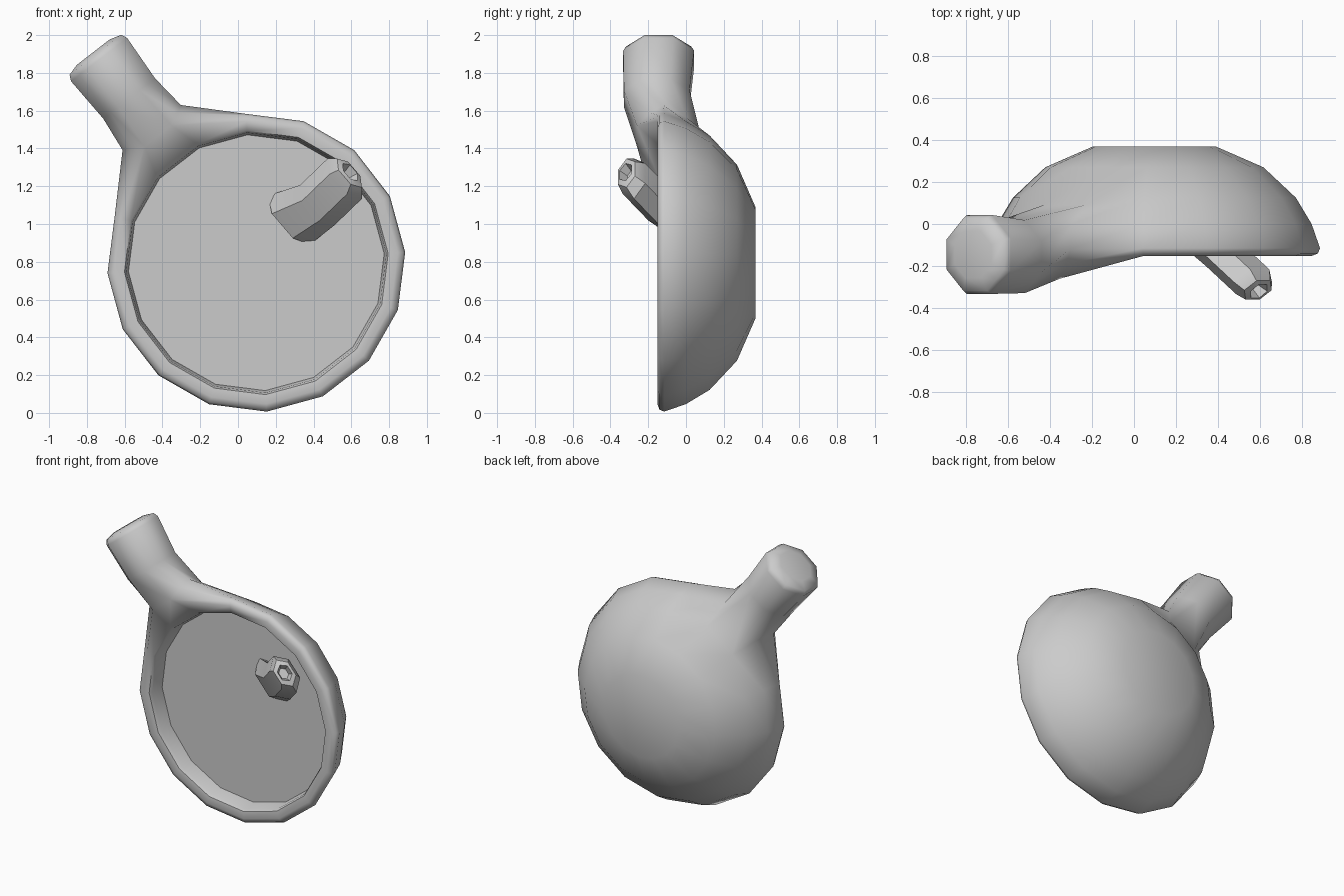
import bpy, bmesh, math
from mathutils import Vector

if "Cube" in bpy.data.objects:
    bpy.data.objects.remove(bpy.data.objects["Cube"])

CX, CZ, N, A0 = 0.097, 0.795, 16, math.radians(4)
GRIP = A0 + math.radians(22.5 * 5.5)          # direction of the handle
ALONG = Vector((math.cos(GRIP), 0, math.sin(GRIP)))
ACROSS = Vector((math.sin(GRIP), 0, -math.cos(GRIP)))


def finish(bm, name, angle):
    bmesh.ops.recalc_face_normals(bm, faces=bm.faces)
    me = bpy.data.meshes.new(name)
    bm.to_mesh(me)
    bm.free()
    ob = bpy.data.objects.new(name, me)
    bpy.context.collection.objects.link(ob)
    bpy.ops.object.select_all(action='DESELECT')
    ob.select_set(True)
    bpy.context.view_layer.objects.active = ob
    bpy.ops.object.shade_smooth_by_angle(angle=math.radians(angle))
    return ob


def circle(bm, y, r):
    return [bm.verts.new((CX + r * math.cos(A0 + i * math.tau / N), y,
                          CZ + r * math.sin(A0 + i * math.tau / N))) for i in range(N)]


def bridge(bm, a, b, skip=()):
    n = len(a)
    for i in range(n):
        if i not in skip:
            j = (i + 1) % n
            bm.faces.new((a[i], a[j], b[j], b[i]))


def grip_point(d, across, y):
    return Vector((CX, y, CZ)) + ALONG * d + ACROSS * across


# Bowl: faceted dome with rolled rim, leaving an eight-sided hole for the handle
bm = bmesh.new()
profile = [(.368, .295), (.27, .52), (.125, .675), (0, .75), (-.115, .79),
           (-.14, .78), (-.152, .75), (-.147, .70), (-.125, .69), (.0, .675)]
rings = [circle(bm, y, r) for y, r in profile]
bm.faces.new(rings[0])
for k in range(len(rings) - 1):
    bridge(bm, rings[k], rings[k + 1], skip=(5,) if k in (2, 3, 4, 5) else ())
# pull the rim out towards the handle
for k, d, w, y in ((2, .70, .125, .09), (3, .85, .16, .0), (4, .905, .195, -.12),
                   (5, .885, .155, -.19), (6, .85, .09, -.26)):
    rings[k][5].co = grip_point(d, w, y)
    rings[k][6].co = grip_point(d, -w, y)

# Handle: ten-point tube grown from the hole, with a slightly domed end
hole = [rings[k][5] for k in (2, 3, 4, 5, 6)] + [rings[k][6] for k in (6, 5, 4, 3, 2)]
angles = [67.5, 22.5, -22.5, -45, -67.5]
angles += [180 - a for a in reversed(angles)]
for d, r, yc in ((1.1, .188, -.155), (1.36, .203, -.145), (1.392, .187, -.145),
                 (1.41, .12, -.145)):
    ring = []
    for deg in angles:
        a = math.radians(deg)
        q = r * (.924 if deg in (-45, 225) else 1)   # keeps the octagon flat-sided
        ring.append(bm.verts.new(grip_point(d, q * math.cos(a), yc + q * math.sin(a))))
    bridge(bm, hole, ring)
    hole = ring
bm.faces.new(hole)
finish(bm, "bowl_with_handle", 50)

# Contents: flat surface recessed below the rim
bm = bmesh.new()
bm.faces.new(circle(bm, -.03, .685))
surface = finish(bm, "liquid_surface", 30)
if surface.data.polygons[0].normal.y > 0:
    surface.data.flip_normals()

# Stub: flattened hexagonal tube with a dimpled tip, rising from the surface
bm = bmesh.new()
wide = Vector((-.65, 0, .76))
thin = Vector((-.456, -.80, -.39)).normalized()
prev = None
for c, w, h in (((.27, .0, 1.02), .17, .09), ((.42, -.14, 1.10), .14, .085),
                ((.565, -.275, 1.24), .14, .085), ((.59, -.315, 1.27), .10, .065),
                ((.595, -.32, 1.275), .06, .045), ((.565, -.29, 1.25), .04, .03)):
    ring = [bm.verts.new(Vector(c) + wide * w * math.cos(i * math.tau / 6)
                         + thin * h * math.sin(i * math.tau / 6)) for i in range(6)]
    if prev:
        bridge(bm, prev, ring)
    else:
        bm.faces.new(ring)
    prev = ring
bm.faces.new(prev)
finish(bm, "tube_stub", 35)
